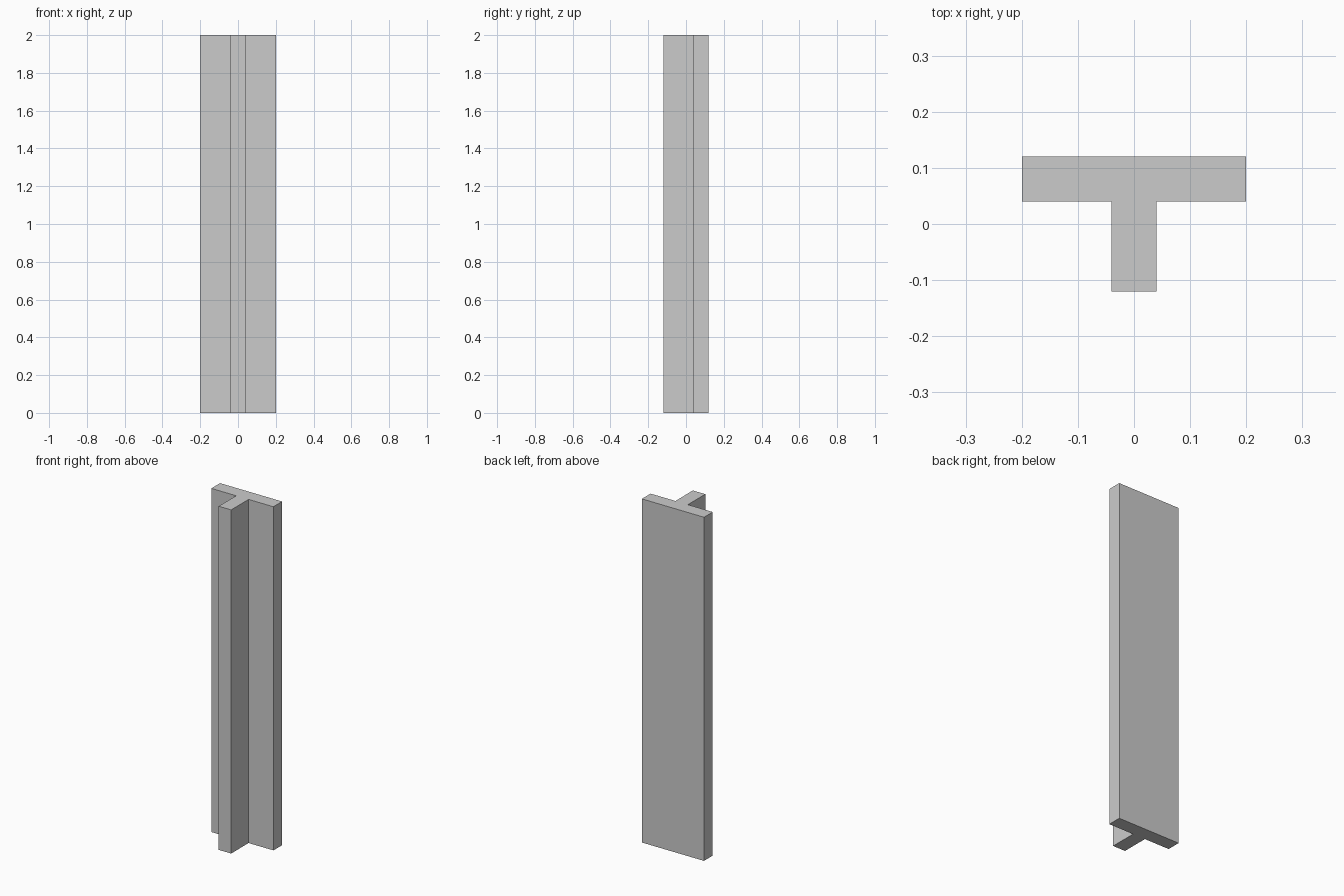
import bpy
import bmesh

if "Cube" in bpy.data.objects:
    bpy.data.objects.remove(bpy.data.objects["Cube"])

HEIGHT = 2.0

# T-shaped cross-section: right half, mirrored across x = 0
half = [(0.04, -0.12), (0.04, 0.04), (0.20, 0.04), (0.20, 0.12)]
profile = half + [(-x, y) for x, y in reversed(half)]

# Extrude the cross-section upwards into a solid beam
bm = bmesh.new()
base = bm.faces.new([bm.verts.new((x, y, 0.0)) for x, y in profile])
result = bmesh.ops.extrude_face_region(bm, geom=[base], use_keep_orig=True)
top = [v for v in result["geom"] if isinstance(v, bmesh.types.BMVert)]
bmesh.ops.translate(bm, verts=top, vec=(0.0, 0.0, HEIGHT))
bmesh.ops.recalc_face_normals(bm, faces=bm.faces[:])

mesh = bpy.data.meshes.new("t_beam")
bm.to_mesh(mesh)
bm.free()
bpy.context.collection.objects.link(bpy.data.objects.new("t_beam", mesh))
